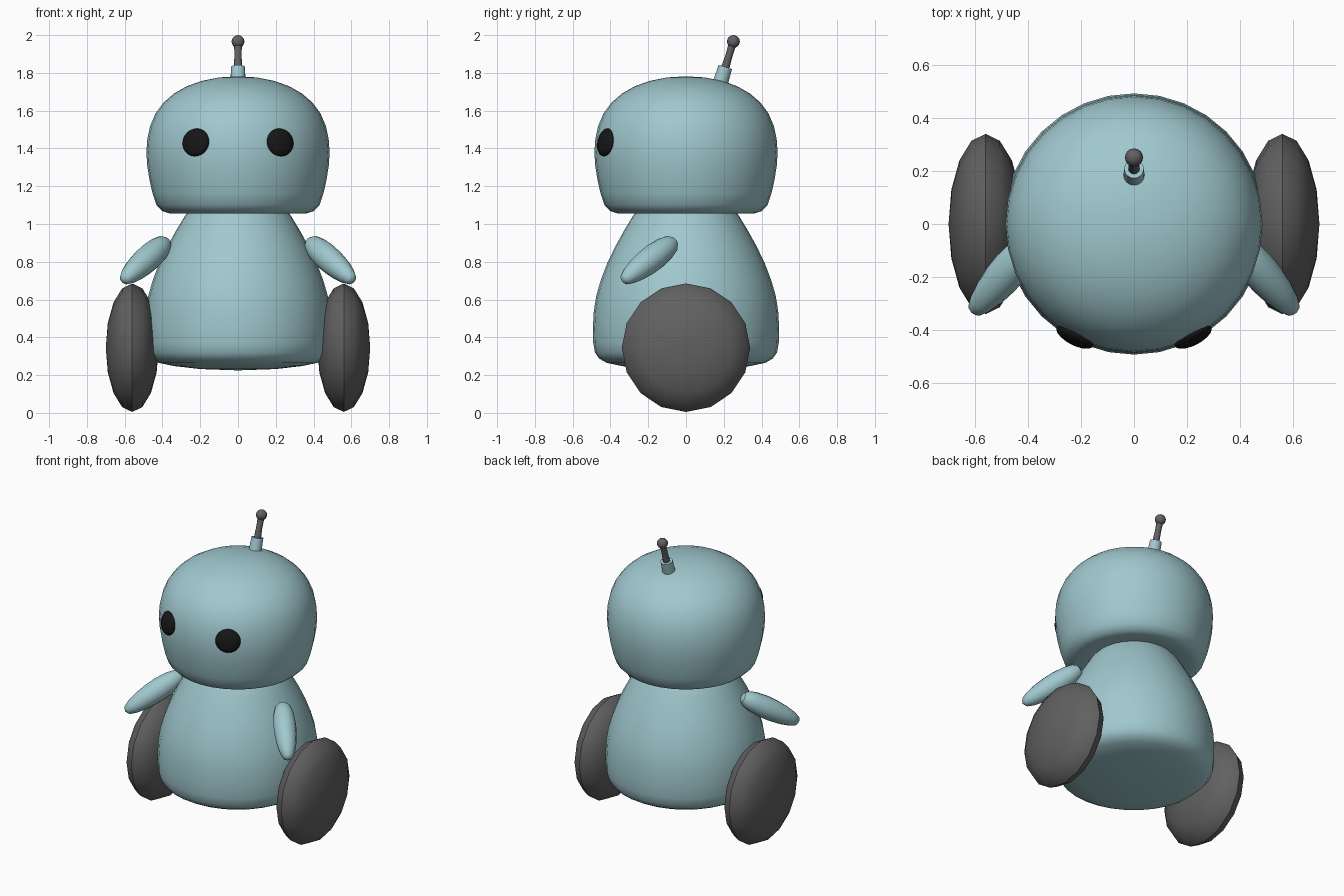
import bpy, bmesh, math
from mathutils import Matrix, Vector

if "Cube" in bpy.data.objects:
    bpy.data.objects.remove(bpy.data.objects["Cube"])


def material(name, rgb):
    m = bpy.data.materials.new(name)
    m.diffuse_color = (*rgb, 1)
    m.use_nodes = True
    m.node_tree.nodes["Principled BSDF"].inputs["Base Color"].default_value = m.diffuse_color
    return m


TEAL = material("teal", (0.35, 0.58, 0.62))
DARK = material("dark_grey", (0.12, 0.12, 0.12))
BLACK = material("black", (0.008, 0.008, 0.008))


def finish(name, bm, mat, angle=35):
    bmesh.ops.recalc_face_normals(bm, faces=bm.faces)
    me = bpy.data.meshes.new(name)
    bm.to_mesh(me)
    bm.free()
    ob = bpy.data.objects.new(name, me)
    bpy.context.collection.objects.link(ob)
    me.materials.append(mat)
    bpy.ops.object.select_all(action='DESELECT')
    ob.select_set(True)
    bpy.context.view_layer.objects.active = ob
    bpy.ops.object.shade_smooth_by_angle(angle=math.radians(angle))
    return ob


def frame(origin, direction):
    rot = Vector(direction).to_track_quat('Z', 'Y').to_matrix().to_4x4()
    return Matrix.Translation(origin) @ rot


def lathe(name, profile, segs, mat, matrix=Matrix(), angle=35):
    """Revolve (radius, height) points about local z; ends are on the axis."""
    bm = bmesh.new()
    rings = []
    for r, z in profile:
        n = segs if r > 0 else 1
        rings.append([bm.verts.new((r * math.cos(2 * math.pi * i / segs),
                                    r * math.sin(2 * math.pi * i / segs), z))
                      for i in range(n)])
    for a, b in zip(rings, rings[1:]):
        for i in range(segs):
            j = (i + 1) % segs
            vs = [a[i % len(a)], a[j % len(a)], b[j % len(b)], b[i % len(b)]]
            bm.faces.new(list(dict.fromkeys(vs)))
    bm.transform(matrix)
    return finish(name, bm, mat, angle)


def ellipsoid(name, size, segs, rings, mat, matrix, angle=35):
    bm = bmesh.new()
    bmesh.ops.create_uvsphere(bm, u_segments=segs, v_segments=rings, radius=1)
    bm.transform(matrix @ Matrix.Diagonal((*size, 1)))
    return finish(name, bm, mat, angle)


# Body: bell shape with a gently domed underside
lathe("body", [(0, .225), (.2, .232), (.34, .248), (.42, .265), (.46, .288),
               (.482, .32), (.491, .37), (.493, .45), (.488, .54), (.475, .62),
               (.452, .70), (.418, .79), (.375, .88), (.325, .97), (.28, 1.045),
               (.24, 1.09), (0, 1.12)], 32, TEAL)

# Head: rounded dome with a flat underside
lathe("head", [(0, 1.08), (.29, 1.07), (.36, 1.055), (.40, 1.068), (.432, 1.10),
               (.452, 1.16), (.468, 1.23), (.481, 1.31), (.485, 1.38),
               (.480, 1.45), (.465, 1.52), (.437, 1.585), (.395, 1.642),
               (.34, 1.69), (.27, 1.73), (.19, 1.758), (.10, 1.776), (0, 1.782)],
      32, TEAL, angle=50)

# Antenna: socket, rod and ball leaning backwards
lean = (0, .295, .955)
lathe("antenna_socket", [(0, 0), (.04, 0), (.037, .085), (0, .085)], 16, TEAL,
      frame((0, .183, 1.75), lean))
lathe("antenna_rod", [(0, 0), (.022, 0), (.019, .07), (.021, .15), (0, .15)], 12, DARK,
      frame((0, .207, 1.825), lean))
ellipsoid("antenna_ball", (.034, .034, .034), 16, 10, DARK,
          Matrix.Translation((0, .251, 1.966)))

# Paired parts
for s, side in ((-1, "left"), (1, "right")):
    # Wheel: coarse flattened sphere
    ellipsoid(side + "_wheel", (.34, .34, .14), 16, 8, DARK,
              frame((s * .56, 0, .345), (s, 0, 0)))
    # Eye: flattened disc lying on the head surface
    ellipsoid(side + "_eye", (.078, .075, .03), 24, 12, BLACK,
              frame((s * .223, -.425, 1.432), (s * .223, -.43, .09)), 60)
    # Arm: tapered pod reaching down and forward
    p0, p1 = Vector((s * .375, -.06, .91)), Vector((s * .61, -.335, .698))
    n = (p1 - p0).length
    lathe(side + "_arm", [(r, t * n) for r, t in
                          ((0, 0), (.03, .02), (.05, .08), (.063, .2), (.07, .38),
                           (.068, .55), (.06, .72), (.047, .86), (.03, .96),
                           (.018, .98), (0, 1))], 16, TEAL, frame(p0, p1 - p0))
